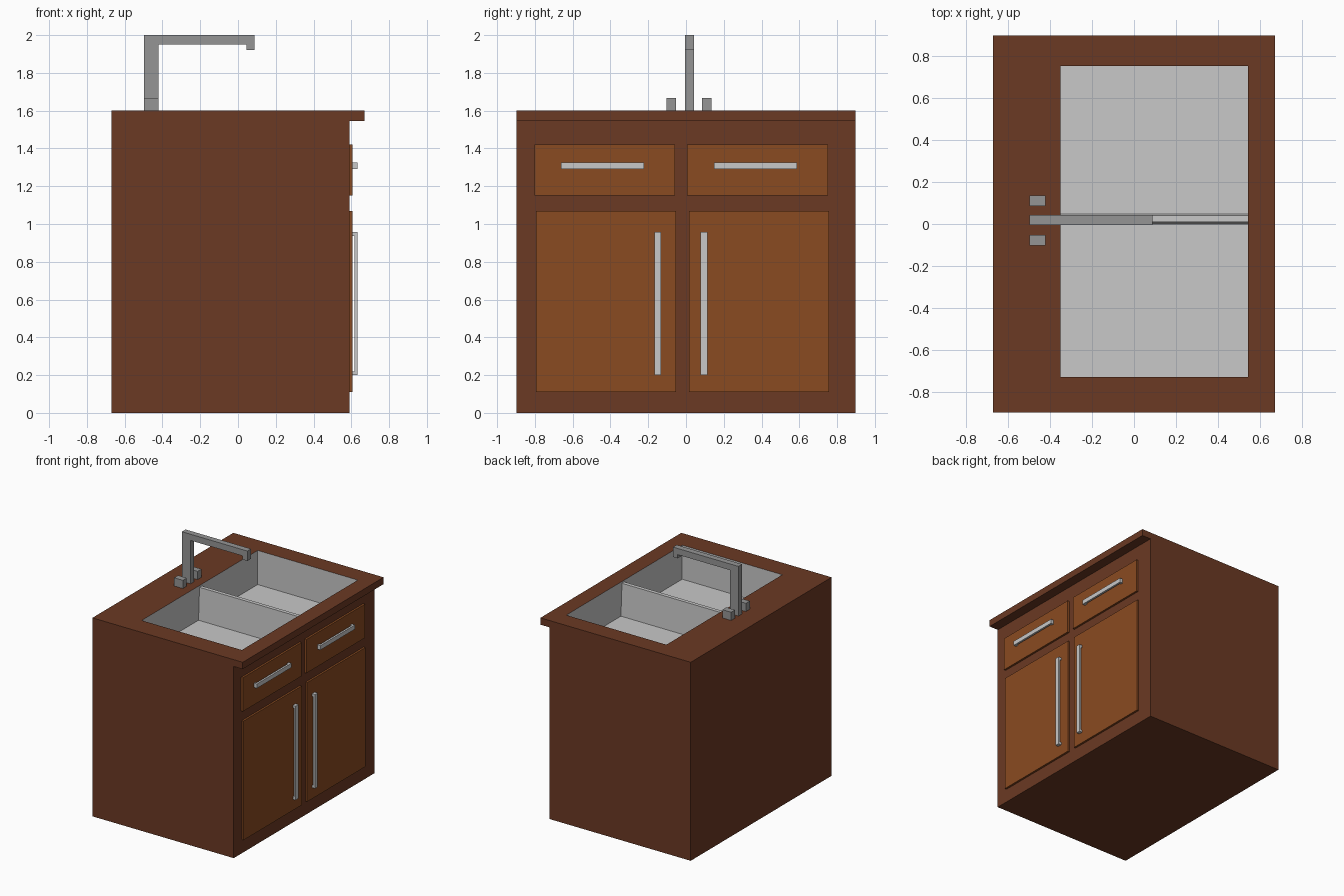
import bpy, bmesh

if "Cube" in bpy.data.objects:
    bpy.data.objects.remove(bpy.data.objects["Cube"])


def material(name, r, g, b):
    m = bpy.data.materials.new(name)
    m.diffuse_color = (r, g, b, 1)
    m.use_nodes = True
    m.node_tree.nodes["Principled BSDF"].inputs["Base Color"].default_value = m.diffuse_color
    return m


DARK_WOOD = material("dark wood", 0.147, 0.041, 0.017)
DOOR_WOOD = material("door wood", 0.254, 0.069, 0.015)
LIGHT_STEEL = material("light steel", 0.58, 0.58, 0.58)
GREY_METAL = material("grey metal", 0.30, 0.30, 0.30)


def prism(name, pts, axis, lo, hi, mat):
    """Extrude a 2D profile along an axis; pts are the other two axes in order."""
    bm = bmesh.new()

    def place(p):
        co = list(p)
        co.insert("xyz".index(axis), lo)
        return bm.verts.new(co)

    face = bm.faces.new([place(p) for p in pts])
    out = bmesh.ops.extrude_face_region(bm, geom=[face])
    move = [0, 0, 0]
    move["xyz".index(axis)] = hi - lo
    verts = [v for v in out["geom"] if isinstance(v, bmesh.types.BMVert)]
    bmesh.ops.translate(bm, verts=verts, vec=move)
    bmesh.ops.recalc_face_normals(bm, faces=bm.faces)
    me = bpy.data.meshes.new(name)
    bm.to_mesh(me)
    bm.free()
    me.materials.append(mat)
    ob = bpy.data.objects.new(name, me)
    bpy.context.collection.objects.link(ob)
    return ob


def box(name, x0, x1, y0, y1, z0, z1, mat):
    return prism(name, [(x0, y0), (x1, y0), (x1, y1), (x0, y1)], "z", z0, z1, mat)


# Cabinet with overhanging countertop, basin cut out of it
BX0, BX1, BY0, BY1, FLOOR, TOP = -0.35, 0.543, -0.727, 0.75, 1.325, 1.6
cabinet = prism("cabinet", [(-0.67, 0), (0.59, 0), (0.59, 1.545), (0.67, 1.545),
                            (0.67, TOP), (-0.67, TOP)], "y", -0.897, 0.897, DARK_WOOD)
cutter = box("basin_cutter", BX0, BX1, BY0, BY1, FLOOR, TOP + 0.2, DARK_WOOD)
cutter.hide_render = True
mod = cabinet.modifiers.new("basin", "BOOLEAN")
mod.operation = "DIFFERENCE"
mod.solver = "EXACT"
mod.object = cutter
deps = bpy.context.evaluated_depsgraph_get()
cut_mesh = bpy.data.meshes.new_from_object(cabinet.evaluated_get(deps))
cabinet.modifiers.clear()
cabinet.data = cut_mesh
bpy.data.objects.remove(cutter)

# Basin faces become steel
cut_mesh.materials.clear()
cut_mesh.materials.append(DARK_WOOD)
cut_mesh.materials.append(LIGHT_STEEL)
for p in cut_mesh.polygons:
    inside = all(BX0 - 0.001 <= cut_mesh.vertices[i].co.x <= BX1 + 0.001
                 and BY0 - 0.001 <= cut_mesh.vertices[i].co.y <= BY1 + 0.001
                 for i in p.vertices)
    p.material_index = 1 if inside and p.center.z < TOP - 0.01 else 0

# Tapered divider between the two bowls
prism("basin_divider", [(-0.003, FLOOR), (0.053, FLOOR), (0.04, 1.585), (0.01, 1.585)],
      "x", BX0, BX1, LIGHT_STEEL)

# Drawer and door fronts
for side, y0, y1 in (("left", -0.803, -0.057), ("right", 0.005, 0.753)):
    box(side + "_drawer_front", 0.585, 0.606, y0, y1, 1.15, 1.422, DOOR_WOOD)
for side, y0, y1 in (("left", -0.794, -0.053), ("right", 0.015, 0.758)):
    box(side + "_door", 0.585, 0.606, y0, y1, 0.11, 1.07, DOOR_WOOD)


def pull(a, b):
    """U-shaped handle outline in (x, length) with two feet on the front."""
    return [(0.603, a), (0.632, a), (0.632, b), (0.603, b),
            (0.603, b - 0.02), (0.616, b - 0.02), (0.616, a + 0.02), (0.603, a + 0.02)]


# Handles
for side, a, b in (("left", -0.662, -0.222), ("right", 0.148, 0.588)):
    prism(side + "_drawer_handle", pull(a, b), "z", 1.29, 1.325, LIGHT_STEEL)
for side, y0, y1 in (("left", -0.168, -0.132), ("right", 0.078, 0.113)):
    prism(side + "_door_handle", pull(0.2, 0.957), "y", y0, y1, LIGHT_STEEL)

# Faucet spout and taps
prism("faucet", [(-0.497, TOP), (-0.42, TOP), (-0.42, 1.95), (0.045, 1.95), (0.045, 1.92),
                 (0.087, 1.92), (0.087, 2.0), (-0.497, 2.0)], "y", -0.005, 0.042, GREY_METAL)
for side, y0 in (("left", -0.103), ("right", 0.085)):
    box(side + "_tap", -0.497, -0.42, y0, y0 + 0.05, TOP, 1.666, GREY_METAL)
